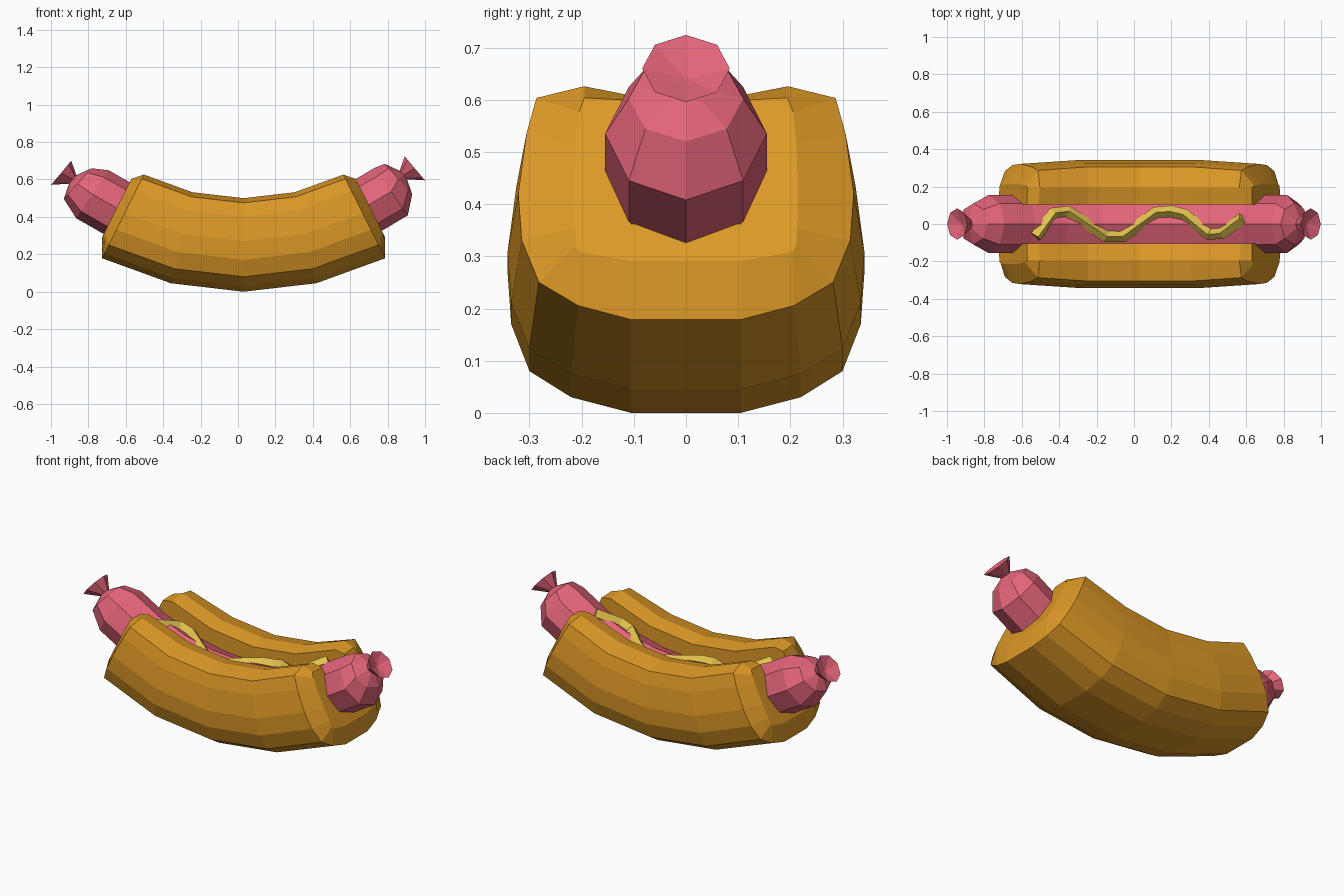
import bpy, bmesh
from math import sin, cos, pi, radians
from mathutils import Vector

if "Cube" in bpy.data.objects:
    bpy.data.objects.remove(bpy.data.objects["Cube"])


def material(name, rgb):
    m = bpy.data.materials.new(name)
    m.diffuse_color = (*rgb, 1)
    m.use_nodes = True
    m.node_tree.nodes["Principled BSDF"].inputs["Base Color"].default_value = m.diffuse_color
    return m


BUN = material("toasted orange", (0.73, 0.32, 0.02))
MEAT = material("sausage pink", (0.78, 0.13, 0.195))
SAUCE = material("mustard yellow", (0.76, 0.54, 0.075))
ARC_Z = 1.69  # height of the centre everything bends around


def loft(name, rings, mat):
    """Skin closed rings of equal length and cap both ends."""
    bm = bmesh.new()
    vs = [[bm.verts.new(p) for p in r] for r in rings]
    n = len(rings[0])
    for a, b in zip(vs, vs[1:]):
        for i in range(n):
            j = (i + 1) % n
            bm.faces.new((a[i], a[j], b[j], b[i]))
    bm.faces.new(vs[0][::-1])
    bm.faces.new(vs[-1])
    bmesh.ops.recalc_face_normals(bm, faces=bm.faces)
    me = bpy.data.meshes.new(name)
    bm.to_mesh(me)
    bm.free()
    me.materials.append(mat)
    ob = bpy.data.objects.new(name, me)
    bpy.context.collection.objects.link(ob)
    return ob


# Bun: U-shaped half sections (y, height above the bottom), swept on an arc
side = [(.105, 0), (.22, .03), (.30, .08), (.335, .17), (.342, .27),
        (.325, .40), (.305, .475), (.195, .50), (.105, .48), (.105, .18)]
cap = [(.105, .10), (.205, .12), (.211, .135), (.213, .17), (.214, .25),
       (.212, .35), (.205, .42), (.195, .45), (.105, .445), (.105, .18)]


def bun_ring(half, deg, push=0.0, squeeze=1.0):
    t = radians(deg)
    full = half + [(-y, h) for y, h in reversed(half)]
    out = []
    for y, h in full:
        if abs(y) > 0.2:
            y *= squeeze
        r = ARC_Z - h
        out.append(Vector((0.03 + r * sin(t) + push * cos(t), y,
                           ARC_Z - r * cos(t) + push * sin(t))))
    return out


END = 26.6
loft("bun", [bun_ring(cap, -END, -.05),
             bun_ring(side, -END, 0, .94),
             bun_ring(side, -END / 2),
             bun_ring(side, 0),
             bun_ring(side, END / 2),
             bun_ring(side, END, 0, .94),
             bun_ring(cap, END, .05)], BUN)


# Sausage: octagonal tube with rounded ends and flared, dished knots
def meat_ring(x, z, deg, r):
    t = radians(deg)
    return [Vector((x - sin(t) * r * cos(a), r * sin(a), z + cos(t) * r * cos(a)))
            for a in (k * pi / 4 for k in range(8))]


def end_rings(s, dz):
    return [meat_ring(s * .858, .59 + dz, s * 42, .11),
            meat_ring(s * .884, .612 + dz, s * 41, .03),
            meat_ring(s * .945, .648 + dz, s * 40, .084),
            meat_ring(s * .922, .629 + dz, s * 40, .003)]


body = []
for k in range(9):
    deg = -34 + k * 69 / 8
    t = radians(deg)
    body.append(meat_ring(.01 + 1.41 * sin(t), ARC_Z - 1.41 * cos(t), deg, .155))
loft("sausage", end_rings(-1, -.012)[::-1] + body + end_rings(1, .012), MEAT)

# Mustard: wavy diamond-section squiggle resting on the sausage
path = [(-.525, -.068), (-.43, .06), (-.355, .068), (-.15, -.066), (-.06, -.066),
        (.12, .062), (.2, .067), (.27, .05), (.40, -.055), (.47, -.05), (.58, .03)]
pts, ups = [], []
for x, y in path:
    t = math_t = (x - .01) / 1.255
    r = 1.255 + abs(y) * .41 - .012
    t = math_t + math_t ** 3 / 6  # arcsine to second order
    pts.append(Vector((x, y, ARC_Z - r * cos(t))))
    ups.append(Vector((-sin(t), 0, cos(t))))
rings = []
for i, p in enumerate(pts):
    d = (pts[min(i + 1, len(pts) - 1)] - pts[max(i - 1, 0)]).normalized()
    across = d.cross(ups[i]).normalized()
    up = across.cross(d)
    rings.append([p + up * .032, p + across * .032, p - up * .032, p - across * .032])
loft("mustard", rings, SAUCE)
